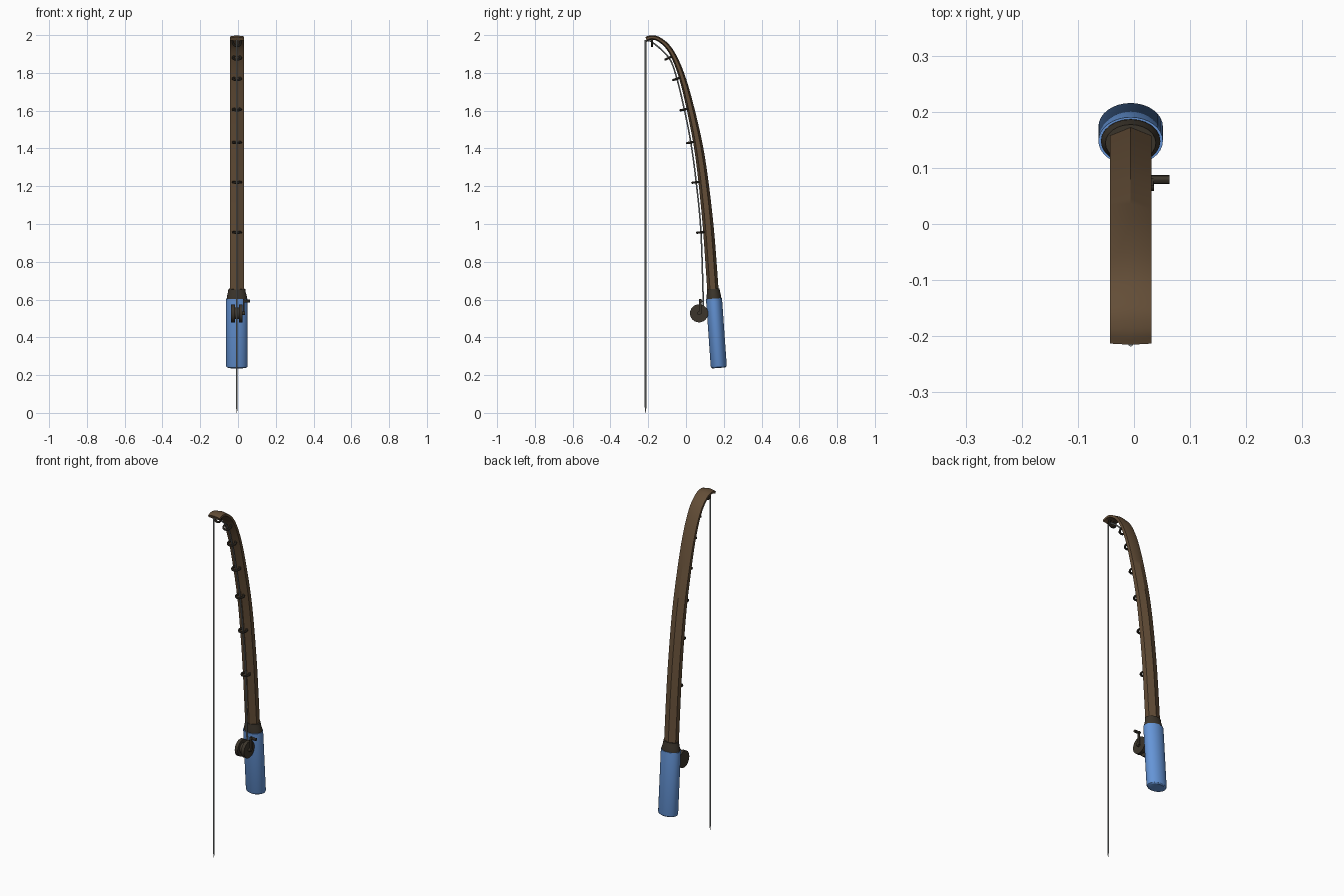
import bpy
import math
from mathutils import Vector, Matrix

if "Cube" in bpy.data.objects:
    bpy.data.objects.remove(bpy.data.objects["Cube"])

CX = -0.006  # centre plane of the rod


def material(name, rgb):
    m = bpy.data.materials.new(name)
    m.diffuse_color = (*rgb, 1)
    m.use_nodes = True
    m.node_tree.nodes["Principled BSDF"].inputs["Base Color"].default_value = m.diffuse_color
    return m


BROWN = material("brown_wood", (0.125, 0.075, 0.038))
DARK = material("dark_fittings", (0.045, 0.036, 0.025))
BLUE = material("blue_grip", (0.13, 0.30, 0.68))
GREY = material("grey_line", (0.30, 0.32, 0.32))


def finish(ob, name, mat):
    ob.name = name
    ob.data.materials.append(mat)
    bpy.ops.object.select_all(action='DESELECT')
    bpy.context.view_layer.objects.active = ob
    ob.select_set(True)
    bpy.ops.object.shade_smooth_by_angle(angle=math.radians(30))
    return ob


def smooth_path(pts, steps):
    """Catmull-Rom curve through the (y, z) points."""
    p = [Vector(q) for q in pts]
    p = [2 * p[0] - p[1]] + p + [2 * p[-1] - p[-2]]
    out = []
    for i in range(1, len(p) - 2):
        a, b, c, d = p[i - 1:i + 3]
        for k in range(steps):
            t = k / steps
            out.append(0.5 * (2 * b + (c - a) * t + (2 * a - 5 * b + 4 * c - d) * t * t
                              + (3 * b - a - 3 * c + d) * t ** 3))
    return out + [p[-2]]


def normal_at(path, i):
    """Unit normal on the rear side of the path."""
    t = (path[min(i + 1, len(path) - 1)] - path[max(i - 1, 0)]).normalized()
    return Vector((t.y, -t.x))


def sweep(name, path, radii, sides, mat):
    """Sweep an elliptical n-gon along a (y, z) path; radii = (x, depth) per point."""
    path = [Vector(p) for p in path]
    verts, faces = [], []
    for i, (p, (rx, rd)) in enumerate(zip(path, radii)):
        n = normal_at(path, i)
        for k in range(sides):
            a = math.pi / 2 + math.tau * k / sides
            q = p + n * rd * math.sin(a)
            verts.append((CX + rx * math.cos(a), q.x, q.y))
    for i in range(len(path) - 1):
        for k in range(sides):
            a, b = i * sides + k, i * sides + (k + 1) % sides
            faces.append((a, a + sides, b + sides, b)[::-1])
    faces.append(tuple(range(sides))[::-1])
    faces.append(tuple(range(len(verts) - sides, len(verts))))
    me = bpy.data.meshes.new(name)
    me.from_pydata(verts, [], faces)
    ob = bpy.data.objects.new(name, me)
    bpy.context.collection.objects.link(ob)
    import bmesh
    bm = bmesh.new()
    bm.from_mesh(me)
    bmesh.ops.recalc_face_normals(bm, faces=bm.faces)
    bm.to_mesh(me)
    bm.free()
    return finish(ob, name, mat)


def disc(name, x0, x1, y, z, r, mat, sides=24):
    """Cylinder lying along x."""
    bpy.ops.mesh.primitive_cylinder_add(vertices=sides, radius=r, depth=x1 - x0,
                                        location=((x0 + x1) / 2, y, z),
                                        rotation=(0, math.pi / 2, 0))
    return finish(bpy.context.object, name, mat)


def box(name, centre, size, mat):
    bpy.ops.mesh.primitive_cube_add(size=1, location=centre)
    bpy.context.object.scale = size
    return finish(bpy.context.object, name, mat)


# Hexagonal rod, thinning towards the tip
rod = smooth_path([(0.144, 0.63), (0.119, 0.97), (0.091, 1.235), (0.064, 1.42), (0.025, 1.605),
                   (-0.015, 1.76), (-0.056, 1.87), (-0.098, 1.94), (-0.148, 1.98),
                   (-0.185, 1.987), (-0.211, 1.979)], 5)
depth = [0.030 - 0.018 * max(0, (p.y - 0.63) / 1.357) ** 2 for p in rod]
sweep("rod", rod, [(0.0427, d) for d in depth], 6, BROWN)

# Grip and collar
low, high = Vector((0.174, 0.238)), Vector((0.148, 0.605))
grip = [(0.0, 0.80), (0.012, 0.94), (0.03, 1.0), (1.0, 1.0)]
sweep("grip", [low.lerp(high, t) for t, _ in grip],
      [(0.0575 * s, 0.0425 * s) for _, s in grip], 32, BLUE)
collar = [(0.985, 0.053, 0.039), (1.03, 0.053, 0.039), (1.09, 0.047, 0.035), (1.14, 0.045, 0.033)]
sweep("collar", [low.lerp(high, t) for t, _, _ in collar],
      [(x, d) for _, x, d in collar], 24, DARK)

# Line guides
centres = []
for n, target in enumerate([(0.07, 0.955), (0.045, 1.22), (0.015, 1.43), (-0.015, 1.605),
                            (-0.06, 1.765), (-0.1, 1.875), (-0.18, 1.96)]):
    i = min(range(len(rod)), key=lambda j: (
        rod[j] - normal_at(rod, j) * (depth[j] + 0.014) - Vector(target)).length)
    nrm = normal_at(rod, i)
    # slide along the rod so the ring sits exactly at its target
    tan = Vector((-nrm.y, nrm.x))
    c = rod[i] - nrm * (depth[i] + 0.012)
    c += tan * (Vector(target) - c).dot(tan)
    centres.append(c)
    bpy.ops.mesh.primitive_torus_add(major_radius=0.021, minor_radius=0.006,
                                     major_segments=20, minor_segments=8)
    ob = bpy.context.object
    ob.rotation_euler = (math.atan2(-tan.x, tan.y), 0, 0)
    ob.location = (CX, c.x, c.y)
    finish(ob, f"line_guide_{n + 1}", DARK)

# Fishing line: along the rod, then hanging from the tip
line = smooth_path([(0.093, 0.54)] + centres + [(-0.214, 1.968)], 5)
sweep("line_along_rod", line, [(0.004, 0.004)] * len(line), 8, GREY)
sweep("hanging_line", [(-0.214, 1.975), (-0.214, 0.03), (-0.214, 0.0)],
      [(0.0045, 0.0045), (0.0045, 0.0045), (0.001, 0.001)], 8, GREY)

# Reel: two flanges, spool and foot
RY, RZ = 0.069, 0.527
disc("reel_flange_left", CX - 0.030, CX - 0.011, RY, RZ, 0.048, DARK)
disc("reel_flange_right", CX + 0.011, CX + 0.030, RY, RZ, 0.048, DARK)
disc("reel_spool", CX - 0.015, CX + 0.015, RY, RZ, 0.030, DARK)
box("reel_foot", (CX, 0.108, RZ), (0.022, 0.05, 0.03), DARK)

# Crank with knob
disc("crank_axle", CX + 0.028, 0.036, RY, RZ, 0.010, DARK, 12)
box("crank_arm", (0.031, 0.075, 0.563), (0.008, 0.014, 0.078), DARK)
disc("crank_knob", 0.027, 0.063, 0.079, 0.592, 0.008, DARK, 12)
